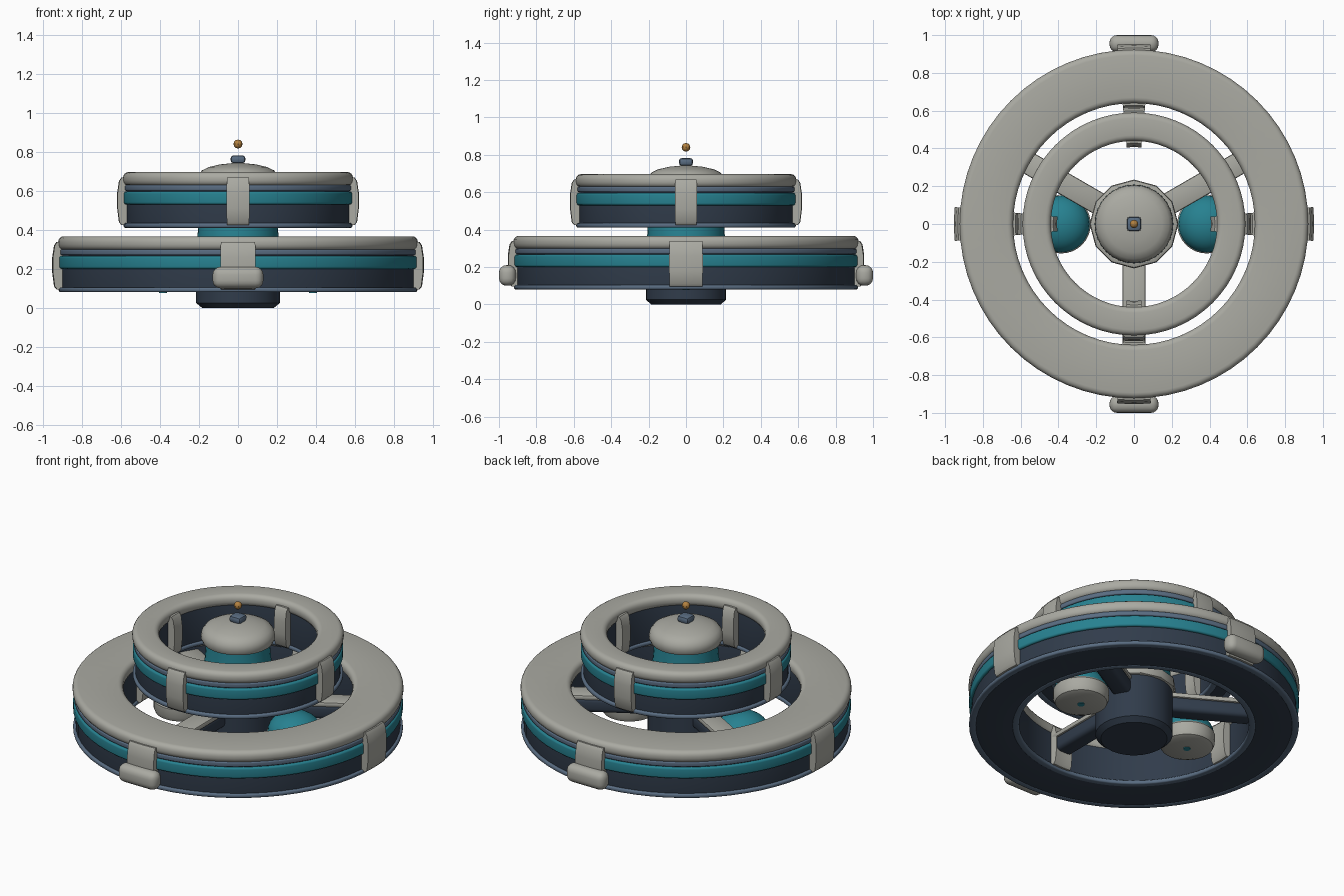
import bpy, bmesh
from math import sin, cos, pi, tau, radians
from mathutils import Matrix

if "Cube" in bpy.data.objects:
    bpy.data.objects.remove(bpy.data.objects["Cube"])

def material(name, rgb):
    m = bpy.data.materials.new(name)
    m.diffuse_color = (*rgb, 1)
    m.use_nodes = True
    m.node_tree.nodes["Principled BSDF"].inputs["Base Color"].default_value = m.diffuse_color
    return m

GREY = material("warm_grey", (0.40, 0.40, 0.36))
TEAL = material("teal", (0.02, 0.22, 0.28))
DARK = material("dark_slate", (0.03, 0.045, 0.07))
SLATE = material("light_slate", (0.10, 0.15, 0.22))
GOLD = material("gold", (0.45, 0.22, 0.05))

def finish(name, bm, mat, matrix=None):
    bmesh.ops.remove_doubles(bm, verts=bm.verts, dist=1e-5)
    bmesh.ops.recalc_face_normals(bm, faces=bm.faces)
    if matrix:
        bm.transform(matrix)
    me = bpy.data.meshes.new(name)
    bm.to_mesh(me)
    bm.free()
    me.polygons.foreach_set("use_smooth", [True] * len(me.polygons))
    me.set_sharp_from_angle(angle=radians(35))
    me.materials.append(mat)
    ob = bpy.data.objects.new(name, me)
    bpy.context.collection.objects.link(ob)
    return ob

def rounded(r0, r1, z0, z1, rad, steps=4):
    """Closed rounded-rectangle cross-section in (radius, z)."""
    pts = []
    for cx, cz, a in ((r1 - rad, z1 - rad, 0), (r0 + rad, z1 - rad, 90),
                      (r0 + rad, z0 + rad, 180), (r1 - rad, z0 + rad, 270)):
        for i in range(steps + 1):
            t = radians(a + 90 * i / steps)
            pts.append((cx + rad * cos(t), cz + rad * sin(t)))
    return pts

def revolve(name, pts, mat, n=64, a0=0.0, a1=tau, closed=True, matrix=None):
    """Turn a profile about z; a partial turn gets end caps."""
    bm = bmesh.new()
    full = a1 - a0 > tau - 1e-4
    rows = [[bm.verts.new((r * cos(a), r * sin(a), z)) for r, z in pts]
            for a in (a0 + (a1 - a0) * i / n for i in range(n if full else n + 1))]
    k = len(pts)
    for i in range(n):
        p, q = rows[i], rows[(i + 1) % len(rows)]
        for j in range(k if closed else k - 1):
            bm.faces.new((p[j], q[j], q[(j + 1) % k], p[(j + 1) % k]))
    if not full:
        bm.faces.new(rows[0])
        bm.faces.new(rows[-1])
    return finish(name, bm, mat, matrix)

def box(name, size, loc, mat, bevel=0.0, segs=3, turn=0.0):
    bm = bmesh.new()
    bmesh.ops.create_cube(bm, size=1, matrix=Matrix.Diagonal((*size, 1)))
    if bevel:
        bmesh.ops.bevel(bm, geom=bm.edges[:], offset=bevel, segments=segs,
                        profile=0.5, affect='EDGES')
    return finish(name, bm, mat, Matrix.Rotation(turn, 4, 'Z') @ Matrix.Translation(loc))

# Two stacked rings with caps, bands, trims and four clips each
def ring(tag, ri, ro, z):
    revolve(tag + "_core", rounded(ri + .01, ro - .015, z + .003, z + .25, .012), DARK)
    revolve(tag + "_cap", rounded(ri, ro + .003, z + .215, z + .287, .03), GREY)
    revolve(tag + "_teal_band", rounded(ro - .05, ro, z + .12, z + .187, .012), TEAL)
    revolve(tag + "_upper_trim", rounded(ro - .05, ro - .005, z + .19, z + .22, .008), SLATE)
    revolve(tag + "_lower_trim", rounded(ro - .04, ro, z, z + .025, .01), SLATE)
    revolve(tag + "_inner_trim", rounded(ri, ri + .04, z, z + .025, .01), SLATE)
    # bowed clip plates on the outer and inner walls
    half = radians(5.4)
    for side, r, d in (("outer", ro, 1), ("inner", ri, -1)):
        bow = [(-.03, .015), (.012, .015), (.024, .03), (.033, .1), (.033, .18),
               (.024, .24), (.012, .258), (-.03, .258)]
        pts = [(r + d * x, z + h) for x, h in bow]
        for i in range(4):
            a = i * pi / 2
            revolve(f"{tag}_{side}_clip_{i}", pts, GREY, 4, a - half, a + half)

ring("lower_ring", .64, .92, .08)
ring("upper_ring", .44, .587, .41)

# Bumpers at front and back
for name, s in (("front", -1), ("back", 1)):
    box(name + "_bumper", (.26, .09, .11), (0, s * .955, .155), GREY, .04, 4)

# Central hub
revolve("hub_base", [(0, 0), (.185, 0), (.215, .025), (.215, .32), (0, .32)], DARK, 32, closed=False)
revolve("hub_collar", rounded(.15, .235, .29, .355, .015, 2), GREY, 12)
revolve("hub_neck", [(0, .33), (.21, .33), (.205, .41), (.185, .52), (.175, .64), (0, .64)],
        TEAL, 32, closed=False)
revolve("hub_dome", [(0, .615), (.17, .615), (.197, .625), (.208, .65), (.203, .68), (.185, .705),
                     (.15, .722), (.09, .736), (0, .745)], GREY, 32, closed=False)

# Beacon
box("beacon_base", (.075, .075, .04), (0, 0, .762), SLATE, .014, 2)
bm = bmesh.new()
bmesh.ops.create_uvsphere(bm, u_segments=8, v_segments=6, radius=.023,
                          matrix=Matrix.Translation((0, 0, .84)))
finish("beacon_light", bm, GOLD)

# Three spokes
for i, deg in enumerate((30, 150, 270)):
    t = radians(deg)
    box(f"spoke_{i}", (.49, .11, .09), (.42, 0, .225), DARK, .025, 3, t)
    box(f"spoke_cover_{i}", (.47, .12, .03), (.42, 0, .275), GREY, .01, 2, t)

# Thruster pods
for name, s in (("left", -1), ("right", 1)):
    m = Matrix.Translation((s * .385, 0, 0))
    revolve(name + "_pod_base", [(0, .08), (.12, .08), (.145, .09), (.156, .115), (.156, .165),
                                 (.145, .18), (0, .18)], GREY, 32, closed=False, matrix=m)
    dome = [(.15 * cos(i * pi / 16), .175 + .11 * sin(i * pi / 16)) for i in range(9)]
    revolve(name + "_pod_dome", dome, TEAL, 32, closed=False, matrix=m)
    revolve(name + "_pod_nozzle", [(0, .076), (.02, .076), (.02, .09), (0, .09)],
            TEAL, 16, closed=False, matrix=m)
